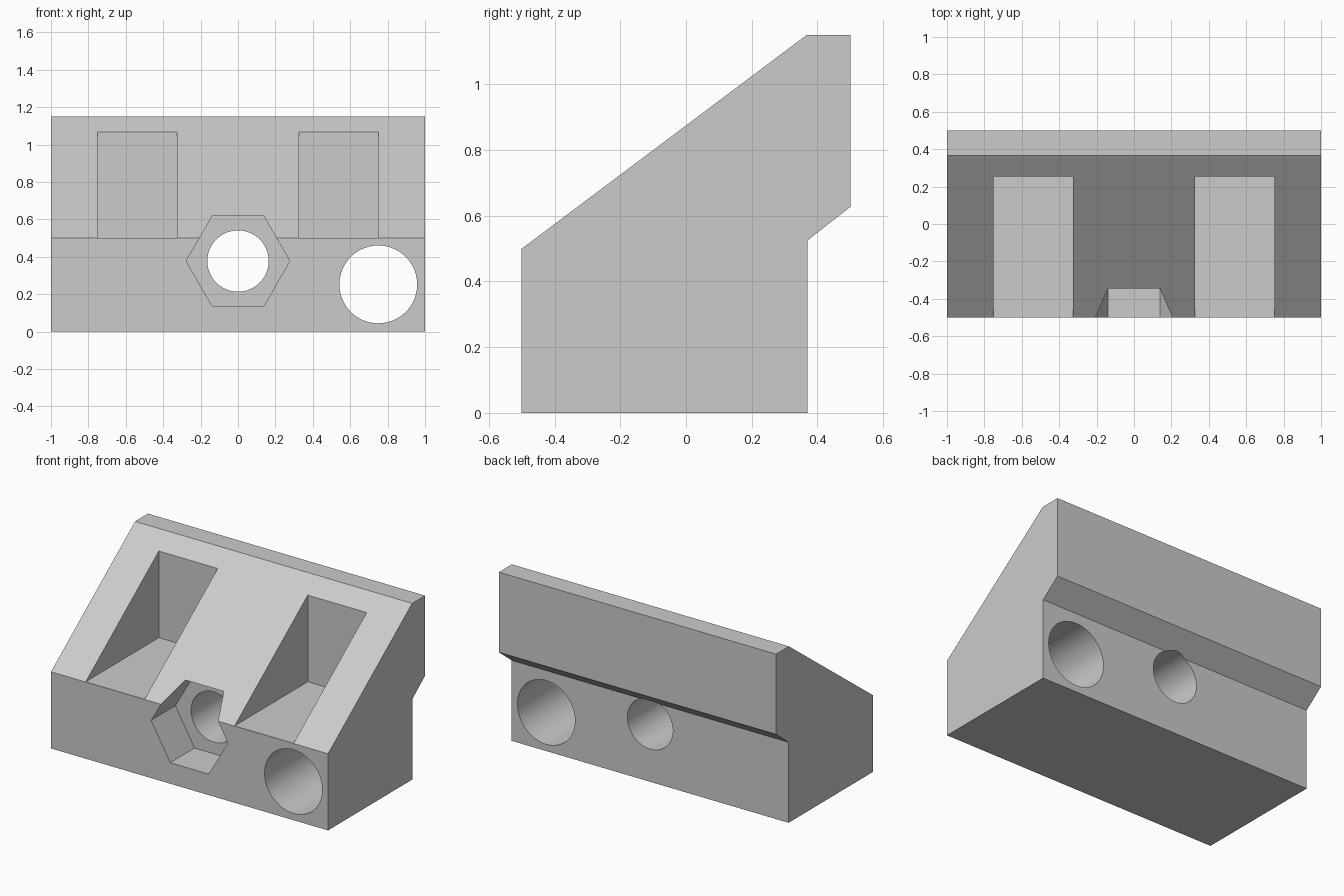
import bpy
import bmesh
import math
from mathutils import Matrix

if "Cube" in bpy.data.objects:
    bpy.data.objects.remove(bpy.data.objects["Cube"])

grey = bpy.data.materials.new("light_grey")
grey.use_nodes = True
colour = (0.6, 0.6, 0.6, 1)
grey.diffuse_color = colour
grey.node_tree.nodes["Principled BSDF"].inputs["Base Color"].default_value = colour


def make_object(name, bm):
    bmesh.ops.recalc_face_normals(bm, faces=bm.faces)
    mesh = bpy.data.meshes.new(name)
    bm.to_mesh(mesh)
    bm.free()
    mesh.materials.append(grey)
    obj = bpy.data.objects.new(name, mesh)
    bpy.context.collection.objects.link(obj)
    return obj


def prism(name, sides, radius, x, z, y0, y1):
    """Prism running along y, with its first corner towards +x."""
    bm = bmesh.new()
    bmesh.ops.create_cone(bm, cap_ends=True, segments=sides, radius1=radius,
                          radius2=radius, depth=y1 - y0)
    turn = Matrix.Rotation(math.pi / 2, 4, "X") @ Matrix.Rotation(math.pi / 2, 4, "Z")
    if sides == 6:
        turn = Matrix.Rotation(math.pi / 2, 4, "X")
        # Put a corner on the x axis whatever the primitive's start angle
        if max(v.co.x for v in bm.verts) < radius * 0.99:
            turn = turn @ Matrix.Rotation(math.pi / 6, 4, "Z")
    bm.transform(Matrix.Translation((x, (y0 + y1) / 2, z)) @ turn)
    return make_object(name, bm)


def box(name, low, high):
    bm = bmesh.new()
    bmesh.ops.create_cube(bm, size=1)
    for v in bm.verts:
        v.co = [h if c > 0 else l for c, l, h in zip(v.co, low, high)]
    return make_object(name, bm)


# Wedge body: side profile (y, z) extruded along x
profile = [(-0.5, 0), (0.37, 0), (0.37, 0.525), (0.5, 0.627),
           (0.5, 1.15), (0.367, 1.15), (-0.5, 0.5)]
bm = bmesh.new()
face = bm.faces.new([bm.verts.new((-1, y, z)) for y, z in profile])
side = bmesh.ops.extrude_face_region(bm, geom=[face])["geom"]
bmesh.ops.translate(bm, vec=(2, 0, 0),
                    verts=[g for g in side if isinstance(g, bmesh.types.BMVert)])
body = make_object("wedge_block", bm)

# Centre bolt hole with its hexagonal nut recess
cutters = [prism("bolt_hole", 64, 0.164, 0, 0.377, -0.8, 0.8),
           prism("nut_recess", 6, 0.277, 0, 0.377, -0.8, -0.25)]

# Rod holes and slope pockets on both sides
for s in (-1, 1):
    cutters.append(prism("rod_hole", 64, 0.208, s * 0.75, 0.252, -0.8, 0.8))
    xs = sorted((s * 0.325, s * 0.75))
    cutters.append(box("slope_pocket", (xs[0], -0.8, 0.501), (xs[1], 0.255, 1.5)))

for cutter in cutters:
    cutter.hide_render = True
    cut = body.modifiers.new(cutter.name, "BOOLEAN")
    cut.operation = "DIFFERENCE"
    cut.solver = "EXACT"
    cut.object = cutter

# Bake the cuts and remove the cutters
bpy.context.view_layer.update()
for o in bpy.context.selected_objects:
    o.select_set(False)
body.select_set(True)
bpy.context.view_layer.objects.active = body
for name in [m.name for m in body.modifiers]:
    bpy.ops.object.modifier_apply(modifier=name)
for cutter in cutters:
    bpy.data.objects.remove(cutter)
bpy.ops.object.shade_smooth_by_angle(angle=math.radians(30))
